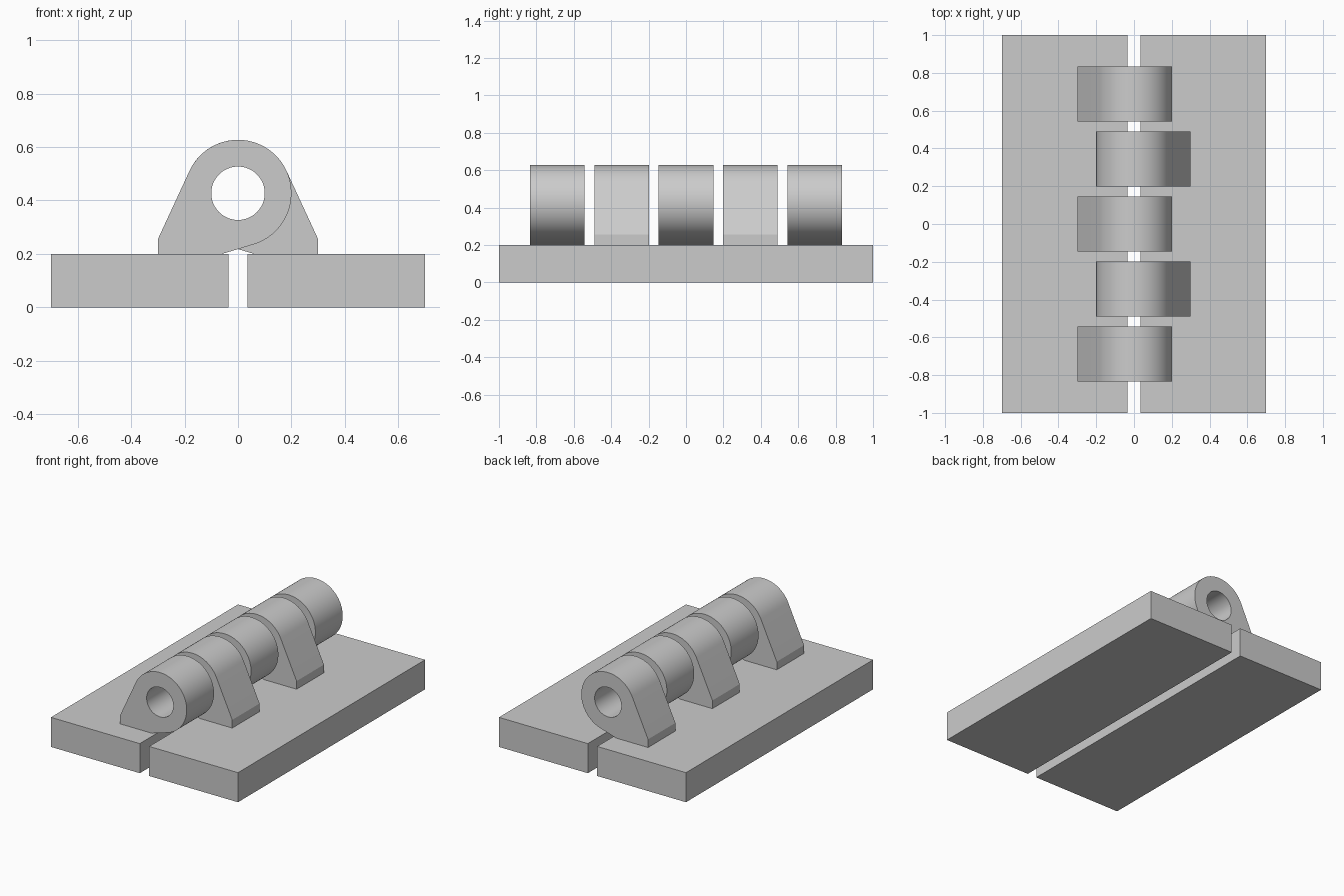
import bpy, bmesh
from math import pi, cos, sin, atan2, acos, hypot

cube = bpy.data.objects.get("Cube")
if cube:
    bpy.data.objects.remove(cube, do_unlink=True)

steel = bpy.data.materials.new("plain grey")
steel.use_nodes = True
grey = (0.6, 0.6, 0.6, 1)
steel.diffuse_color = grey
steel.node_tree.nodes["Principled BSDF"].inputs["Base Color"].default_value = grey

LEAF_TOP = 0.2
PIN_Z = 0.427
BARREL_R, BORE_R = 0.2, 0.1
KNUCKLE_WIDTH, PITCH = 0.292, 0.344


def finish(bm, name):
    bmesh.ops.recalc_face_normals(bm, faces=bm.faces)
    mesh = bpy.data.meshes.new(name)
    bm.to_mesh(mesh)
    bm.free()
    mesh.materials.append(steel)
    obj = bpy.data.objects.new(name, mesh)
    bpy.context.collection.objects.link(obj)
    return obj


def leaf(name, side):
    bm = bmesh.new()
    bmesh.ops.create_cube(bm, size=1)
    for v in bm.verts:
        v.co.x = side * (0.7 if v.co.x > 0 else 0.035)
        v.co.y *= 2
        v.co.z = LEAF_TOP if v.co.z > 0 else 0
    finish(bm, name)


def arc(radius, start, end, steps):
    angles = [start + (end - start) * i / steps for i in range(steps + 1)]
    return [(radius * cos(a), PIN_Z + radius * sin(a)) for a in angles]


def tangent_angle(point, turn):
    # angle on the barrel where a line from the point touches it
    x, z = point[0], point[1] - PIN_Z
    return atan2(z, x) + turn * acos(BARREL_R / hypot(x, z))


def knuckle(name, side, y):
    # foot on the leaf, sloped back and round barrel
    shoulder, toe = (-0.3, 0.255), (-0.06, LEAF_TOP)
    low = tangent_angle(toe, 1)
    high = tangent_angle(shoulder, -1) + 2 * pi
    outline = [shoulder, (-0.3, LEAF_TOP), toe] + arc(BARREL_R, low, high, 48)
    bore = arc(BORE_R, 0, 2 * pi, 48)[:-1]

    bm = bmesh.new()
    edges = []
    for loop in (outline, bore):
        vs = [bm.verts.new((-side * px, y - KNUCKLE_WIDTH / 2, pz)) for px, pz in loop]
        edges += [bm.edges.new((vs[i - 1], vs[i])) for i in range(len(vs))]
    bmesh.ops.triangle_fill(bm, edges=edges, use_beauty=True)

    # thicken the pierced profile along the pin axis, keeping both ends
    front = list(bm.faces)
    result = bmesh.ops.extrude_face_region(bm, geom=front, use_keep_orig=True)
    moved = [g for g in result["geom"] if isinstance(g, bmesh.types.BMVert)]
    bmesh.ops.translate(bm, verts=moved, vec=(0, KNUCKLE_WIDTH, 0))
    obj = finish(bm, name)

    bpy.ops.object.select_all(action="DESELECT")
    obj.select_set(True)
    bpy.context.view_layer.objects.active = obj
    bpy.ops.object.shade_smooth_by_angle(angle=pi / 8)


# Two flat leaves with a gap between them
leaf("left_leaf", 1)
leaf("right_leaf", -1)

# Interleaved knuckles, alternating between the leaves
for i in range(5):
    side = -1 if i % 2 == 0 else 1
    label = "right" if side < 0 else "left"
    knuckle(f"{label}_knuckle_{i + 1}", side, (i - 2) * PITCH)
